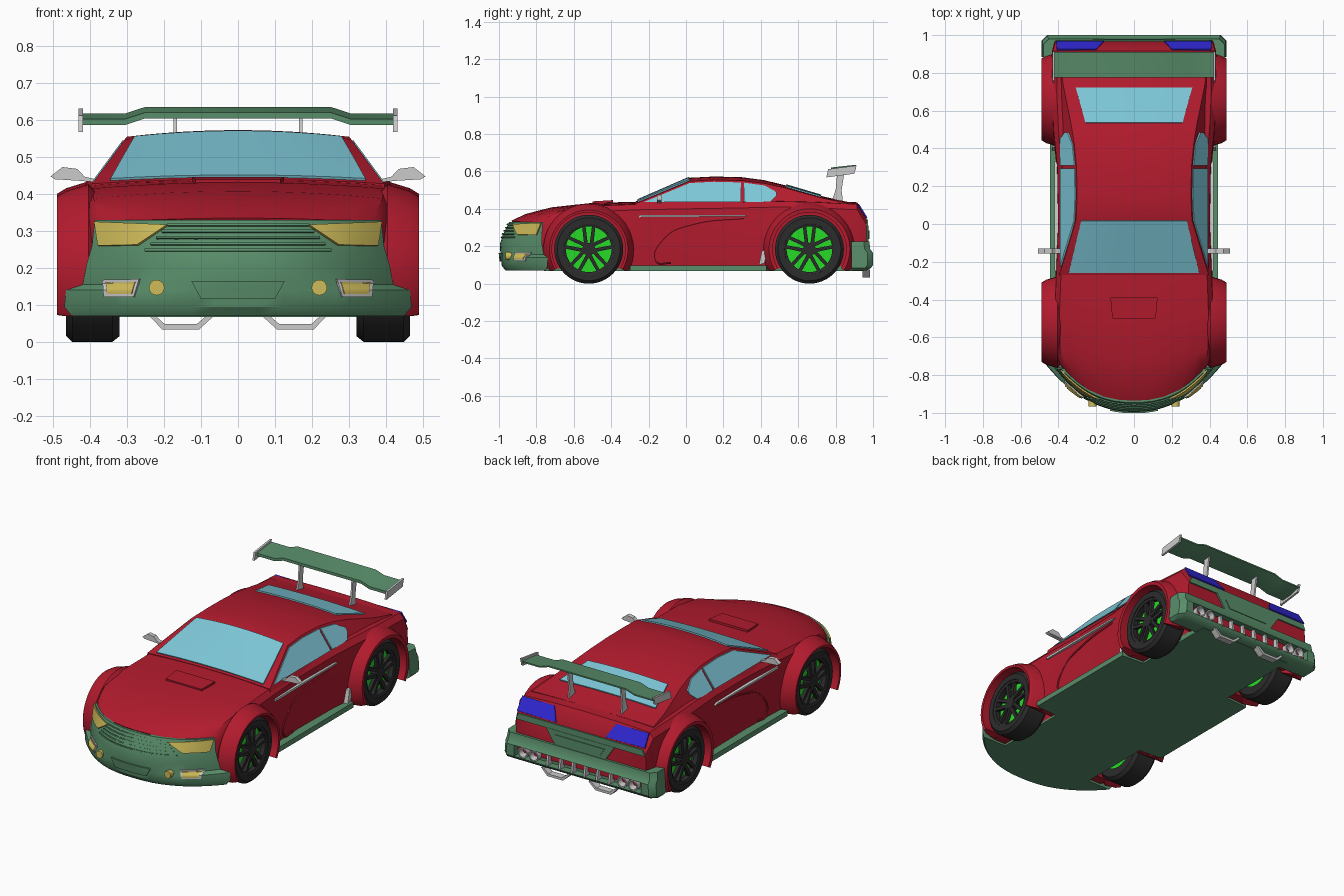
import bpy, bmesh, math
from math import sin, cos, pi, radians

if "Cube" in bpy.data.objects:
    bpy.data.objects.remove(bpy.data.objects["Cube"])


def material(name, rgb):
    m = bpy.data.materials.new(name)
    m.diffuse_color = (*rgb, 1)
    m.use_nodes = True
    m.node_tree.nodes["Principled BSDF"].inputs["Base Color"].default_value = m.diffuse_color
    return m


RED = material("red_paint", (.45, .011, .027))
GREEN = material("green_trim", (.1, .27, .145))
GLASS = material("glass", (.21, .58, .69))
BLUE = material("tail_blue", (.03, .02, .65))
YELLOW = material("lamp_yellow", (.62, .5, .1))
LIME = material("lime", (.02, .7, .02))
BLACK = material("black", (.025, .025, .025))
GREY = None


def grid(name, rows, mat, ring=True, loop=False, caps=True, mirror=False, solid=0):
    """Skin rows of points; ring closes each row, loop joins last row to first."""
    bm = bmesh.new()
    v = [[bm.verts.new(p) for p in row] for row in rows]
    n, m = len(v), len(v[0])
    for i in range(n if loop else n - 1):
        for j in range(m if ring else m - 1):
            a, b = v[i], v[(i + 1) % n]
            k = (j + 1) % m
            bm.faces.new((a[j], a[k], b[k], b[j]))
    if ring and caps and not loop:
        bm.faces.new(v[0])
        bm.faces.new(v[-1])
    bmesh.ops.recalc_face_normals(bm, faces=bm.faces)
    me = bpy.data.meshes.new(name)
    bm.to_mesh(me)
    bm.free()
    ob = bpy.data.objects.new(name, me)
    bpy.context.collection.objects.link(ob)
    if mat:
        me.materials.append(mat)
    if solid:
        s = ob.modifiers.new("thickness", 'SOLIDIFY')
        s.thickness, s.offset = solid, 0
    if mirror:
        ob.modifiers.new("mirror", 'MIRROR')
    return ob


def prism(name, pts, axis, a0, a1, mat, mirror=True):
    put = {'x': lambda p, a: (a, p[0], p[1]), 'y': lambda p, a: (p[0], a, p[1]),
           'z': lambda p, a: (p[0], p[1], a)}[axis]
    return grid(name, [[put(p, a) for p in pts] for a in (a0, a1)], mat, mirror=mirror)


def patch(name, c, surf, mat, mirror=True, n=8, solid=.008):
    """Four corners in 2D, spread over a surface function."""
    def at(u, w):
        return surf(*[(c[0][k] * (1 - u) + c[1][k] * u) * (1 - w) +
                      (c[3][k] * (1 - u) + c[2][k] * u) * w for k in (0, 1)])
    return grid(name, [[at(i / n, j / n) for i in range(n + 1)] for j in range(n + 1)],
                mat, ring=False, mirror=mirror, solid=solid)


def circle(a, b, r, n=32):
    return [(a + r * cos(2 * pi * i / n), b + r * sin(2 * pi * i / n)) for i in range(n)]


def lerp_table(t, x):
    for a, b in zip(t, t[1:]):
        if x <= b[0] or b is t[-1]:
            k = max(0, (x - a[0]) / (b[0] - a[0]))
            return [p + (q - p) * k for p, q in zip(a, b)]


def cut(ob, cutter):
    b = ob.modifiers.new("cut", 'BOOLEAN')
    b.operation, b.object, b.solver = 'DIFFERENCE', cutter, 'EXACT'
    cutter.hide_render = True


AXLES = {"front": -.52, "rear": .66}
R = .184

# Lower body: y, plan bow, half width, bottom, shoulder, centre top
stations = [(-.935, .165, .375, .09, .325, .335), (-.86, .13, .40, .08, .35, .372),
            (-.72, .06, .42, .08, .388, .408), (-.5, 0, .425, .08, .415, .432),
            (-.25, 0, .415, .08, .425, .438), (0, 0, .405, .08, .43, .44),
            (.3, 0, .41, .08, .435, .44), (.5, 0, .43, .08, .44, .45),
            (.7, 0, .44, .08, .435, .447), (.915, 0, .435, .1, .425, .435),
            (.966, 0, .42, .12, .345, .35)]
rows = []
for y, bow, w, zb, zs, zt in stations:
    half = [(w * .97 * f, zb) for f in (.25, .5, .75, 1)]
    half += [(w, zb + (zs - zb) * .5), (w * .99, zs - .03)]
    half += [(w * .93 * f, zs + (zt - zs) * (1 - f * f)) for f in (1, .85, .7, .45, .22)]
    sec = [(0, zb)] + half + [(0, zt)] + [(-x, z) for x, z in reversed(half)]
    rows.append([(x, y + bow * (abs(x) / w) ** 2.4, z) for x, z in sec])
body = grid("body", rows, RED)
cutters = []
for n, y in AXLES.items():
    c = prism(n + "_wheel_well_cutter", circle(y, R, .2, 40), 'x', .3, .6, None)
    cut(body, c)
    cutters.append(c)

# Cabin: y, edge height, crown
cab = [(-.27, .428, .012), (.02, .548, .018), (.15, .555, .018), (.3, .551, .018),
       (.42, .536, .017), (.53, .512, .014), (.73, .457, .01), (.86, .432, .006)]
side_x = lambda z: .39 - (z - .435) * .74


def roof(t, y, lift=.003):
    _, z, c = lerp_table(cab, y)
    return (side_x(z) * t, y, z + c * (1 - t * t) + lift)


ts = [i / 6 for i in range(-6, 7)]
grid("cabin", [[(-.4, s[0], .40)] + [roof(t, s[0], 0) for t in ts] + [(.4, s[0], .40)]
               for s in cab], RED)
patch("windshield", [(-.88, -.258), (.88, -.258), (.91, .018), (-.91, .018)], roof, GLASS, False)
patch("rear_window", [(-.77, .535), (.77, .535), (.83, .722), (-.83, .722)], roof, GLASS, False)
for n, poly in (("door_window", [(-.225, .437), (.295, .437), (.295, .541), (.15, .545), (.02, .538)]),
                ("quarter_window", [(.31, .437), (.45, .437), (.485, .47), (.485, .49),
                                    (.42, .525), (.31, .54)])):
    grid(n, [[(side_x(z) + d, y, z) for y, z in poly] for d in (-.004, .004)], GLASS, mirror=True)
patch("hood_scoop", [(-.115, -.5), (.115, -.5), (.125, -.39), (-.125, -.39)],
      lambda x, y: (x, y, .434 + (y + .5) * .06), RED, False, 2, .012)

# Front bumper: z, half width, front y, back y
levels = [(.07, .45, -.965, -.75), (.095, .47, -.985, -.74), (.14, .465, -.99, -.74),
          (.155, .42, -.992, -.76), (.21, .41, -.995, -.77), (.26, .395, -.98, -.77),
          (.33, .388, -.945, -.765)]


def bumper(x, z, off=.005):
    _, w, yf, yb = lerp_table(levels, z)
    return (x * (1 + off), yf + (yb - yf) * min(1, abs(x) / w) ** 2.4 - off, z)


grid("front_bumper", [[bumper(w * sin(i * pi / 24), z, 0) for i in range(-12, 13)]
                      for z, w, _, _ in levels], GREEN)
patch("headlight", [(.27, .262), (.375, .26), (.385, .325), (.19, .316)], bumper, YELLOW)
patch("fog_light", [(.285, .13), (.35, .13), (.355, .16), (.275, .162)], bumper, YELLOW)
patch("fog_light_frame", [(.28, .122), (.36, .122), (.365, .168), (.265, .17)],
      lambda x, z: bumper(x, z, .002), GREY)
prism("round_fog_light", circle(.22, .147, .021, 20), 'y', -.965, -.92, YELLOW)
patch("lower_grille", [(-.1, .118), (.1, .118), (.125, .165), (-.125, .165)], bumper, GREEN, False)
for i in range(5):
    z = .245 + i * .017
    w = .25 - .015 * i
    patch("grille_slat", [(-w, z), (w, z), (w, z + .006), (-w, z + .006)],
          lambda x, z: bumper(x, z, .003), GREEN, False)

# Flared arches
for n, y in AXLES.items():
    o = 1.03 if n == "rear" else 1
    sec = [(.36, .197), (.488, .197), (.49, .21 * o), (.465, .225 * o), (.405, .243 * o)]
    arc = [radians(-31 + i * 242 / 30) for i in range(31)]
    grid(n + "_fender", [[(x, y + r * cos(a), max(.07, R + r * sin(a))) for x, r in sec]
                         for a in arc], RED, mirror=True)

# Floor with side skirts
plan = [(.3, -.76), (.3, -.31), (.445, -.3), (.445, .43), (.3, .44), (.3, .95)]
prism("floor_and_skirts", plan + [(-x, y) for x, y in reversed(plan)], 'z', .068, .098, GREEN, False)

# Side trim: grey strip, vent, sculpted crease
prism("door_strip", [(-.25, .355), (.33, .36), (.31, .368), (-.25, .368)], 'x', .39, .42, GREY)
prism("side_vent", [(.39, .1), (.42, .11), (.435, .185), (.405, .175)], 'x', .40, .435, GREY)
cu = bpy.data.curves.new("side_crease", 'CURVE')
cu.dimensions, cu.bevel_depth, cu.bevel_resolution = '3D', .006, 1
sp = cu.splines.new('BEZIER')
pts = [(.31, .35), (.05, .32), (-.11, .25), (-.16, .12), (-.08, .11)]
sp.bezier_points.add(len(pts) - 1)
for b, (y, z) in zip(sp.bezier_points, pts):
    b.co = (.407, y, z)
    b.handle_left_type = b.handle_right_type = 'AUTO'
cu.materials.append(RED)
crease = bpy.data.objects.new("side_crease", cu)
bpy.context.collection.objects.link(crease)
crease.modifiers.new("mirror", 'MIRROR')

# Mirrors
prism("door_mirror", [(.385, .432), (.43, .436), (.495, .44), (.507, .448), (.475, .473),
                      (.435, .468), (.415, .447), (.385, .44)], 'y', -.155, -.13, GREY)

# Rear bumper with recess, fins and exhausts
rows = []
for z, w, ye in ((.07, .475, .965), (.085, .49, .99), (.1, .49, 1), (.165, .485, 1),
                 (.185, .485, .985), (.225, .48, .98)):
    half = [(w, .885), (w, ye - .03), (w - .03, ye)]
    rows.append([(x, y, z) for x, y in half] + [(-x, y, z) for x, y in reversed(half)])
rear = grid("rear_bumper", rows, GREEN)
cut(rear, prism("rear_recess_cutter", [(-.41, .1), (.41, .1), (.41, .165), (-.41, .165)],
                'y', .955, 1.1, None, False))
for c in cutters:
    cut(rear, c)
for x in (-.2, -.12, -.04, .04, .12, .2):
    prism("diffuser_fin", [(.95, .095), (.998, .095), (.985, .17), (.95, .17)], 'x',
          x - .006, x + .006, GREY, False)
for x in (.285, .355):
    tube = [(.94, .018), (.94, .028), (.998, .031), (.998, .024), (.96, .018)]
    grid("exhaust_pipe", [[(x + r * cos(a * pi / 10), y, .133 + r * sin(a * pi / 10))
                           for y, r in tube] for a in range(20)], GREY, loop=True, mirror=True)
prism("lower_rear_bar", [(.06, .075), (.105, .034), (.205, .034), (.245, .075), (.228, .075),
                         (.198, .048), (.112, .048), (.08, .075)], 'y', .945, .985, GREY)

# Tail lights and rear panels
slope = lambda x, z: (x, .915 + (.427 - z) * .62 + .005, z)
patch("tail_light", [(.16, .352), (.412, .352), (.408, .424), (.2, .422)], slope, BLUE, n=3)
back = lambda x, z: (x, .97, z)
patch("rear_band", [(-.415, .308), (.415, .308), (.4, .343), (-.4, .343)], back, GREEN, False, 2)
patch("rear_plate_panel", [(-.16, .22), (.16, .22), (.22, .31), (-.22, .31)], back, GREEN, False, 2, .012)
patch("plate_recess", [(-.13, .24), (.13, .24), (.16, .285), (-.16, .285)],
      lambda x, z: (x, .976, z), GREEN, False, 2)

# Rear wing
foil = [(.775, .587), (.84, .592), (.91, .61), (.91, .618), (.84, .61), (.775, .603)]
grid("wing_blade", [[(x, y, z + d) for y, z in foil]
                    for x, d in ((-.425, 0), (-.305, 0), (-.25, .018), (.25, .018), (.305, 0), (.425, 0))], GREEN)
prism("wing_endplate", [(.75, .568), (.9, .588), (.912, .632), (.76, .612)], 'x', .42, .432, GREY)
prism("wing_support", [(.775, .43), (.84, .43), (.832, .5), (.85, .615), (.81, .608), (.8, .5)],
      'x', .165, .175, GREY)

# Wheels
for n, y in AXLES.items():
    def lathe(name, prof, mat):
        grid(name, [[(x, y + r * cos(a * pi / 24), R + r * sin(a * pi / 24)) for x, r in prof]
                    for a in range(48)], mat, loop=True, mirror=True)
    lathe(n + "_tyre", [(.32, .12), (.32, .168), (.34, .184), (.448, .184), (.465, .168),
                        (.464, .135), (.4, .13)], BLACK)
    lathe(n + "_rim", [(.43, .122), (.456, .122), (.462, .138), (.43, .138)], BLACK)
    prism(n + "_brake_disc", circle(y, R, .13), 'x', .335, .415, LIME)
    prism(n + "_hub", circle(y, R, .034, 20), 'x', .40, .457, BLACK)
    for k in range(5):
        a = pi / 2 + k * 2 * pi / 5
        for s in (-1, 1):
            q = [(.02, s * .004), (.02, s * .024), (.128, s * .036), (.128, s * .018)]
            prism(n + "_spoke", [(y + u * cos(a) - v * sin(a), R + u * sin(a) + v * cos(a))
                                 for u, v in q], 'x', .435, .455, BLACK)

# Apply modifiers and shade
bpy.ops.object.select_all(action='SELECT')
bpy.context.view_layer.objects.active = body
bpy.ops.object.convert(target='MESH')
bpy.ops.object.shade_smooth_by_angle(angle=radians(32))
